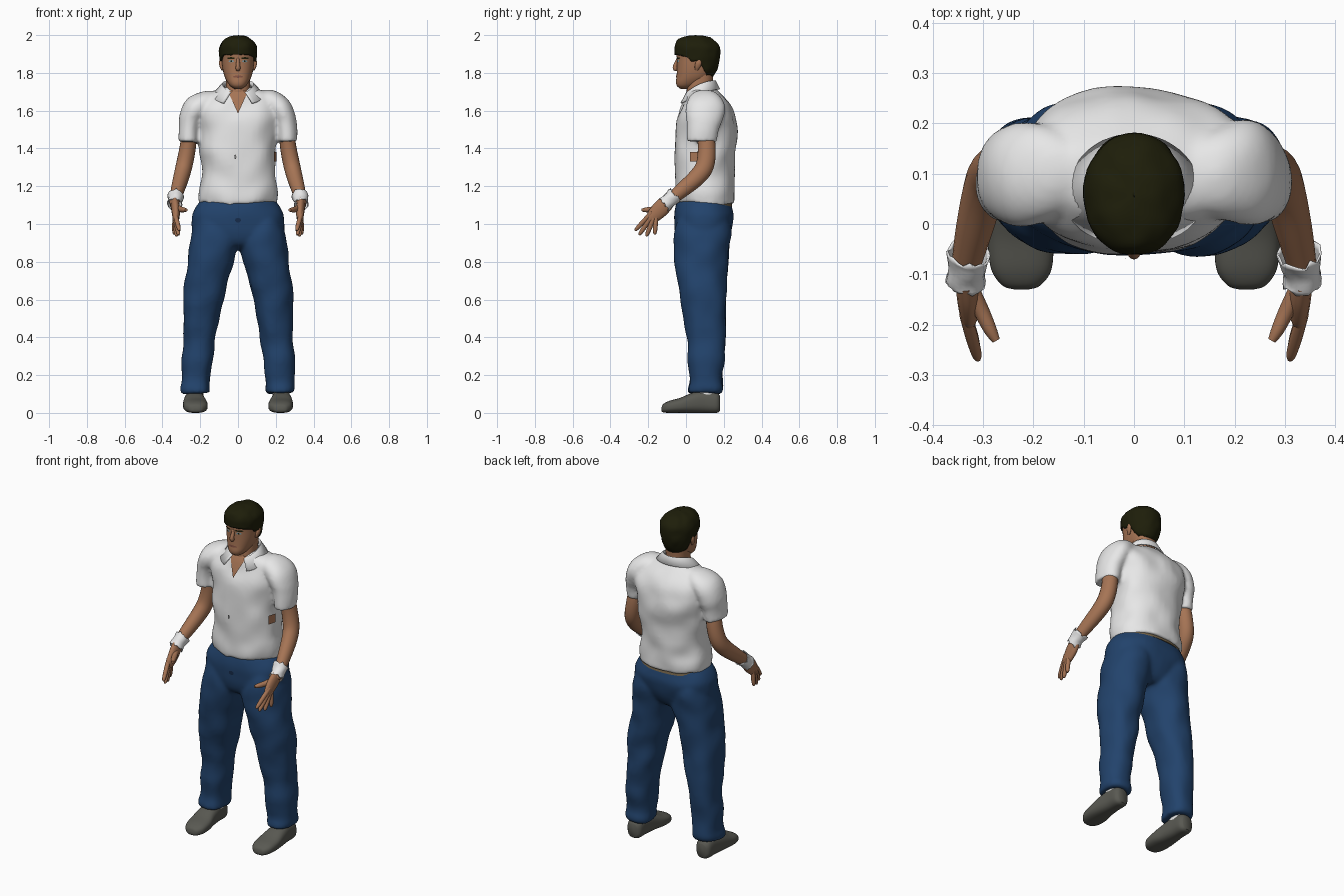
import bpy, bmesh, random
from math import sin, cos, pi, copysign, degrees
from mathutils import Vector, noise

random.seed(4)
if "Cube" in bpy.data.objects:
    bpy.data.objects.remove(bpy.data.objects["Cube"])


def material(name, r, g, b):
    m = bpy.data.materials.new(name)
    m.use_nodes = True
    m.diffuse_color = (r, g, b, 1)
    m.node_tree.nodes["Principled BSDF"].inputs["Base Color"].default_value = (r, g, b, 1)
    return m


WHITE = material("shirt white", .8, .8, .8)
SKIN = material("skin", .38, .175, .09)
DENIM = material("denim blue", .016, .056, .15)
DARK_DENIM = material("dark denim", .008, .025, .07)
HAIR = material("dark hair", .013, .013, .003)
SHOE = material("shoe grey", .1, .1, .085)
BELT = material("belt tan", .18, .13, .07)
EYE = material("eye blue", .2, .33, .38)
LIP = material("lip brown", .23, .085, .055)
BUTTON = material("button grey", .3, .3, .3)


def smooth(rows, k=5):
    """Pass a smooth curve through rows of numbers."""
    out = []
    for i in range(len(rows) - 1):
        a, b, c, d = (rows[min(max(j, 0), len(rows) - 1)] for j in range(i - 1, i + 3))
        for s in range(k):
            t = s / k
            out.append([q + t / 2 * (r - p + t * (2 * p - 5 * q + 4 * r - w + t * (3 * (q - r) + w - p)))
                        for p, q, r, w in zip(a, b, c, d)])
    return out + [list(rows[-1])]


def sample(prof, z):
    rows = smooth(prof)
    for a, b in zip(rows, rows[1:]):
        if a[0] <= z <= b[0]:
            t = (z - a[0]) / max(b[0] - a[0], 1e-6)
            return [p + (q - p) * t for p, q in zip(a, b)]
    return rows[0] if z < rows[0][0] else rows[-1]


def add_object(name, bm, mat):
    me = bpy.data.meshes.new(name)
    bm.to_mesh(me)
    bm.free()
    me.materials.append(mat)
    me.shade_smooth()
    me.set_sharp_from_angle(angle=0.9)
    ob = bpy.data.objects.new(name, me)
    bpy.context.collection.objects.link(ob)
    return ob


def surface(name, rows, mat, closed=True, caps=True, thick=0, rough=0, freq=9):
    bm = bmesh.new()
    grid = [[bm.verts.new(p) for p in row] for row in rows]
    n = len(rows[0])
    for lo, hi in zip(grid, grid[1:]):
        for j in range(n if closed else n - 1):
            k = (j + 1) % n
            bm.faces.new((lo[j], lo[k], hi[k], hi[j]))
    if closed and caps:
        bm.faces.new(grid[0][::-1])
        bm.faces.new(grid[-1])
    if closed:
        bmesh.ops.recalc_face_normals(bm, faces=bm.faces)
    bm.normal_update()
    if rough:  # soft cloth folds
        for v in bm.verts:
            v.co += v.normal * noise.noise(v.co * freq) * rough
    ob = add_object(name, bm, mat)
    if thick:
        ob.modifiers.new("thickness", "SOLIDIFY").thickness = thick
    return ob


def blend(name, parts, mat, voxel=.01):
    """Fuse overlapping closed parts into one soft garment."""
    bm = bmesh.new()
    for ob in parts:
        bm.from_mesh(ob.data)
        bpy.data.objects.remove(ob)
    ob = add_object(name, bm, mat)
    mod = ob.modifiers.new("fuse", "REMESH")
    mod.mode, mod.voxel_size, mod.use_smooth_shade = "VOXEL", voxel, True
    mod = ob.modifiers.new("soften", "SMOOTH")
    mod.factor, mod.iterations = .5, 8


def oval(a, n):
    c, s = cos(a), sin(a)
    return copysign(abs(c) ** (2 / n), c), copysign(abs(s) ** (2 / n), s)


def ring(row, n=2.3, segs=40, side=1):
    """Oval at a height: row is height, centre x, front, back, half width."""
    z, cx, lo, hi, rx = row
    pts = [oval(2 * pi * j / segs, n) for j in range(segs)]
    return [(side * cx + rx * u, (lo + hi) / 2 + (hi - lo) / 2 * v, z) for u, v in pts]


def loft(name, prof, mat, side=1, jag=0, **kw):
    rows = [ring(r, side=side) for r in smooth(prof)]
    rows[0] = [(x, y, z + random.uniform(-jag, jag)) for x, y, z in rows[0]]
    return surface(name, rows, mat, **kw)


def tube(name, path, mat, flat=1, side=1, segs=20, jag=0, **kw):
    """Oval tube along points of x, y, z, radius; flat widens it front to back."""
    pts = smooth(path, 4)
    rows = []
    for i, p in enumerate(pts):
        d = (Vector(pts[min(i + 1, len(pts) - 1)][:3]) - Vector(pts[max(i - 1, 0)][:3])).normalized()
        u = (Vector((1, 0, 0)) - d * d.x).normalized()
        v = d.cross(u)
        end = jag if i in (0, len(pts) - 1) else 0
        ovals = [Vector(p[:3]) + p[3] * (u * cos(a) + v * sin(a) * flat) + d * random.uniform(-end, end)
                 for a in (2 * pi * j / segs for j in range(segs))]
        rows.append([(side * q.x, q.y, q.z) for q in ovals])
    return surface(name, rows, mat, **kw)


def plate(name, prof, rows, mat, n=2.3, lift=.003, cols=8):
    """Thin painted detail on the front of a lofted part; rows are z, x from, x to."""
    out = []
    for z, x0, x1 in rows:
        _, cx, lo, hi, rx = sample(prof, z)
        xs = [x0 + (x1 - x0) * j / cols for j in range(cols + 1)]
        out.append([(x, (lo + hi) / 2 - (hi - lo) / 2 * max(0, 1 - abs(x / rx) ** n) ** (1 / n) - lift, z)
                    for x in xs])
    surface(name, out, mat, closed=False)


def oval_rows(x, z, w, h):
    return [(z + h * sin(t * pi / 8), x - w * cos(t * pi / 8), x + w * cos(t * pi / 8)) for t in range(-4, 5)]


# Shirt body with its neck opening, button and torn patch
shirt = [(1.105, 0, -.052, .255, .207), (1.16, 0, -.062, .257, .212), (1.25, 0, -.062, .252, .195),
         (1.4, 0, -.062, .267, .202), (1.5, 0, -.057, .272, .217), (1.58, 0, -.042, .258, .23),
         (1.64, 0, -.02, .225, .215), (1.69, 0, .003, .18, .165), (1.725, 0, .03, .15, .08)]
garment = [loft("shirt_body", shirt, WHITE, jag=.012, rough=.014)]
plate("open_neck", shirt, [(1.585 + .02 * i, -.009 * i, .009 * i) for i in range(7)], SKIN, lift=.006)
plate("shirt_button", shirt, oval_rows(-.015, 1.355, .006, .012), BUTTON, lift=.006)
tear = [[(.19 + .0035 * i, .02 + .012 * i, 1.33 + .013 * j) for i in range(5)] for j in range(5)]
surface("shirt_tear", tear, SKIN, closed=False)

# Collar folded around the neck, open at the front
top, fold, edge = [], [], []
for i in range(41):
    a = pi * (.15 + 1.7 * i / 40)
    f = (1 + cos(a)) / 2
    sx, sy = sin(a), -cos(a)
    zt = 1.76 - .07 * f * f
    top.append((.069 * sx, .075 + .072 * sy, zt - .015))
    fold.append((.083 * sx, .075 + .083 * sy, zt))
    edge.append(((.122 + .05 * f * f) * sx, .075 + (.105 + .012 * f) * sy, zt - .045 - .012 * f))
surface("shirt_collar", [edge, fold, top], WHITE, closed=False, thick=.008)

# Trousers, belt and fly
hips = [(.86, 0, .03, .17, .07), (.89, 0, -.03, .205, .15), (.95, 0, -.055, .235, .235),
        (1.03, 0, -.062, .253, .245), (1.08, 0, -.057, .245, .228), (1.13, 0, -.045, .23, .195)]
leg = [(.105, .222, .012, .185, .074), (.13, .225, .01, .195, .078), (.18, .223, .018, .192, .075),
       (.3, .214, .013, .202, .083), (.45, .2, -.002, .21, .09), (.6, .183, -.032, .212, .104),
       (.75, .155, -.055, .217, .116), (.87, .131, -.062, .227, .127), (.96, .128, -.057, .242, .116),
       (1.05, .12, -.03, .22, .1)]
trousers = [loft("trouser_hips", hips, DENIM, rough=.006)]
loft("belt", [(1.093, 0, -.045, .245, .203), (1.12, 0, -.045, .24, .2)], BELT)
plate("fly_button", hips, oval_rows(0, 1.02, .016, .012), DARK_DENIM, lift=.004)

# Shoe outline from toe to heel, then arm and hand paths
shoe = [(-.13, .224, .012, .025, .015), (-.122, .224, .003, .045, .038), (-.09, .224, 0, .063, .06),
        (-.03, .226, 0, .08, .065), (.03, .23, 0, .105, .058), (.1, .23, 0, .12, .05),
        (.16, .23, 0, .11, .046), (.18, .23, .01, .09, .03)]
arm = [(.255, .1, 1.5, .04), (.267, .11, 1.4, .043), (.285, .1, 1.31, .044), (.3, .06, 1.25, .042),
       (.32, -.02, 1.18, .036), (.335, -.09, 1.125, .028), (.335, -.12, 1.1, .024)]
sleeve = [(.12, .1, 1.665, .045), (.17, .1, 1.65, .06), (.22, .1, 1.612, .069),
          (.245, .097, 1.56, .065), (.254, .09, 1.51, .057), (.26, .085, 1.435, .053)]
palm = [(.334, -.105, 1.11, .022), (.33, -.14, 1.075, .023), (.328, -.18, 1.035, .018),
        (.33, -.198, 1.018, .01)]
thumb = [(.328, -.125, 1.09, .018), (.305, -.17, 1.078, .016), (.286, -.21, 1.075, .013),
         (.274, -.232, 1.074, .008)]
cuff = [(.328, -.06, 1.15, .044), (.333, -.09, 1.125, .038), (.335, -.115, 1.103, .041)]
fingers = {"index": ((.33, -.2, 1.04), (.31, -.27, .965)), "middle": ((.33, -.195, 1.02), (.314, -.248, .942)),
           "ring": ((.333, -.18, 1.01), (.325, -.21, .935)), "little": ((.335, -.16, 1.02), (.338, -.165, .945))}

for label, s in (("left", 1), ("right", -1)):
    trousers.append(loft(label + "_trouser_leg", leg, DENIM, side=s, rough=.013))
    garment.append(tube(label + "_sleeve", sleeve, WHITE, side=s, flat=1.5, segs=32, rough=.008))
    loft(label + "_sock", [(.06, .228, .05, .165, .045), (.13, .228, .05, .165, .045)], WHITE, side=s)
    rows = [[(x, y, max(z, 0)) for x, z, y in ring(r, 2.6, side=s)] for r in smooth(shoe)]
    surface(label + "_shoe", rows, SHOE)
    tube(label + "_arm", arm, SKIN, side=s, flat=1.1)
    tube(label + "_wrist_cuff", cuff, WHITE, side=s, jag=.01, caps=False, thick=.004, rough=.005, freq=30)
    tube(label + "_palm", palm, SKIN, side=s, flat=1.9)
    tube(label + "_thumb", thumb, SKIN, side=s, segs=12)
    for finger, (a, b) in fingers.items():
        a, b = Vector(a), Vector(b)
        path = [(*a.lerp(b, t), r) for t, r in ((-.3, .012), (.4, .0125), (.85, .01), (1, .005))]
        tube(label + "_" + finger + "_finger", path, SKIN, side=s, segs=12)
blend("shirt", garment, WHITE)
blend("trousers", trousers, DENIM)

# Head, neck and face
head = [(1.716, 0, -.03, .03, .02), (1.73, 0, -.047, .05, .04), (1.75, 0, -.053, .09, .056),
        (1.78, 0, -.05, .13, .071), (1.82, 0, -.048, .15, .081), (1.87, 0, -.048, .163, .086),
        (1.92, 0, -.05, .163, .086), (1.96, 0, -.03, .14, .07), (1.985, 0, .01, .1, .03)]
loft("head", head, SKIN)
loft("neck", [(1.62, 0, .015, .14, .07), (1.7, 0, .003, .14, .064), (1.8, 0, .02, .145, .064)], SKIN)
tube("nose", [(0, -.04, 1.885, .006), (0, -.048, 1.86, .009), (0, -.058, 1.832, .012),
              (0, -.054, 1.82, .012), (0, -.045, 1.815, .006)], SKIN)
plate("mouth", head, oval_rows(0, 1.78, .027, .006), LIP)
for label, s in (("left", 1), ("right", -1)):
    plate(label + "_eye", head, oval_rows(s * .036, 1.862, .014, .006), EYE)
    plate(label + "_pupil", head, oval_rows(s * .036, 1.862, .005, .005), HAIR, lift=.005)
    plate(label + "_eyebrow", head, oval_rows(s * .037, 1.878, .022, .005), HAIR, lift=.004)
    tube(label + "_ear", [(.082, .055, 1.815, .005), (.087, .06, 1.832, .009), (.091, .067, 1.853, .01),
                          (.09, .07, 1.872, .006)], SKIN, side=s, flat=1.6)

# Hair cap whose lower edge drops from fringe to nape
cap = [(1.77, 0, -.05, .137, .07), (1.81, 0, -.054, .162, .085), (1.86, 0, -.057, .178, .094),
       (1.91, 0, -.063, .181, .099), (1.945, 0, -.062, .174, .095), (1.975, 0, -.046, .147, .075),
       (1.993, 0, -.005, .11, .043), (2, 0, .054, .056, .001)]
hairline = [(0, 1.895), (55, 1.89), (75, 1.865), (92, 1.86), (105, 1.83), (125, 1.79), (180, 1.775)]
rows = []
for i in range(19):
    t = sin(pi / 2 * i / 18)
    row = []
    for j in range(48):
        a = 2 * pi * j / 48
        low = sample(hairline, degrees(min(a, 2 * pi - a)))[1] + random.uniform(-.004, .004) * (1 - t)
        z, cx, lo, hi, rx = sample(cap, low + (2 - low) * t)
        u, v = oval(a - pi / 2, 2.15)
        row.append((rx * u, (lo + hi) / 2 + (hi - lo) / 2 * v, z))
    rows.append(row)
surface("hair", rows, HAIR, caps=False, thick=.012, rough=.005, freq=25)
